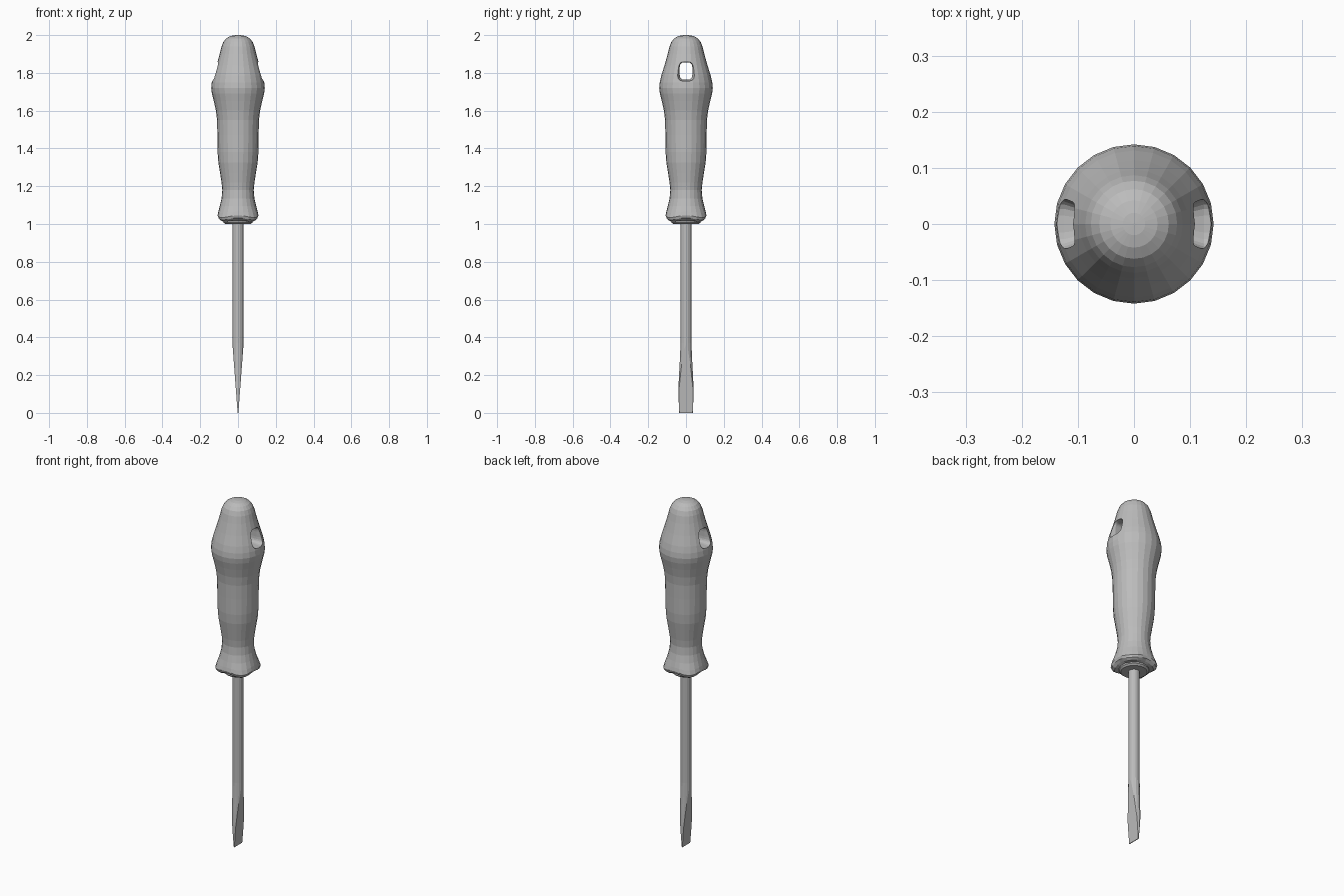
import bpy, bmesh
from math import sin, cos, pi, copysign
from mathutils import Vector

cube = bpy.data.objects.get("Cube")
if cube:
    bpy.data.objects.remove(cube, do_unlink=True)

grey = bpy.data.materials.new("plain grey")
grey.use_nodes = True
colour = (0.5, 0.5, 0.5, 1)
grey.diffuse_color = colour
grey.node_tree.nodes["Principled BSDF"].inputs["Base Color"].default_value = colour


def loft(rings):
    """Closed bmesh skinned over a list of equal rings of points."""
    bm = bmesh.new()
    loops = [[bm.verts.new(p) for p in ring] for ring in rings]
    n = len(loops[0])
    for a, b in zip(loops, loops[1:]):
        for i in range(n):
            j = (i + 1) % n
            bm.faces.new((a[i], a[j], b[j], b[i]))
    bm.faces.new(loops[0])
    bm.faces.new(loops[-1])
    bmesh.ops.recalc_face_normals(bm, faces=bm.faces)
    return bm


def make_object(name, bm):
    mesh = bpy.data.meshes.new(name)
    bm.to_mesh(mesh)
    bm.free()
    mesh.materials.append(grey)
    obj = bpy.data.objects.new(name, mesh)
    bpy.context.collection.objects.link(obj)
    return obj


def ellipse(rx, ry, z, sides):
    return [(rx * cos(2 * pi * i / sides), ry * sin(2 * pi * i / sides), z)
            for i in range(sides)]


def handle_ring(r, z, sides=24):
    """Round ring that swells into four diagonal lobes near the guard."""
    lobe = max(0, min(1, (1.1 - z) / 0.06)) if r > 0.08 else 0
    ring = []
    for i in range(sides):
        a = 2 * pi * i / sides
        wave = cos(4 * a) * lobe
        radius = r - 0.006 * wave
        ring.append((radius * cos(a), radius * sin(a), z + 0.006 * wave))
    return ring


# Handle: radius and height from the guard up to the domed end
profile = [(0.074, 1.015), (0.095, 1.018), (0.109, 1.027), (0.114, 1.04),
           (0.108, 1.062), (0.097, 1.095), (0.087, 1.135), (0.083, 1.18),
           (0.087, 1.22), (0.095, 1.27), (0.104, 1.325), (0.108, 1.38),
           (0.109, 1.47), (0.111, 1.55), (0.117, 1.6), (0.128, 1.65),
           (0.138, 1.69), (0.142, 1.72), (0.139, 1.75), (0.131, 1.785),
           (0.114, 1.84), (0.097, 1.9), (0.087, 1.94), (0.077, 1.965),
           (0.062, 1.983), (0.042, 1.994), (0.02, 1.999), (0.002, 2.0)]
handle = make_object("handle", loft([handle_ring(r, z) for r, z in profile]))


# Hanging hole: rounded slot with flared mouths, cut through from side to side
def slot(x, half_y, half_z, sides=24):
    power = 0.55
    ring = []
    for i in range(sides):
        c, s = cos(2 * pi * (i + 0.5) / sides), sin(2 * pi * (i + 0.5) / sides)
        ring.append((x, copysign(abs(c) ** power, c) * half_y,
                     1.81 + copysign(abs(s) ** power, s) * half_z))
    return ring


mouths = [(-0.2, 0.047, 0.054), (-0.125, 0.046, 0.053), (-0.095, 0.034, 0.046)]
mouths += [(-x, y, z) for x, y, z in reversed(mouths)]
cutter = make_object("hole_cutter", loft([slot(*m) for m in mouths]))
cutter.hide_render = True
cut = handle.modifiers.new("hanging hole", 'BOOLEAN')
cut.operation = 'DIFFERENCE'
cut.solver = 'EXACT'
cut.object = cutter
bpy.context.view_layer.objects.active = handle
bpy.ops.object.modifier_apply(modifier=cut.name)
bpy.data.objects.remove(cutter, do_unlink=True)

# Collar under the guard
collar = [(0.068, 1.0), (0.077, 1.008), (0.077, 1.022)]
make_object("collar", loft([ellipse(r, r, z, 24) for r, z in collar]))

# Shaft: round bar, flared sideways near the tip, then ground to a wedge
bar = [(0.036, 0), (0.039, 0.07), (0.04, 0.13), (0.037, 0.2),
       (0.032, 0.29), (0.029, 0.37), (0.029, 1.01)]
shaft = loft([ellipse(0.029, w, z, 16) for w, z in bar])
for side in (1, -1):
    result = bmesh.ops.bisect_plane(
        shaft, geom=shaft.verts[:] + shaft.edges[:] + shaft.faces[:],
        plane_co=Vector((0.002 * side, 0, 0)),
        plane_no=Vector((0.36 * side, 0, -0.027)), clear_outer=True)
    rim = [e for e in shaft.edges if e.is_boundary]
    bmesh.ops.holes_fill(shaft, edges=rim, sides=0)
bmesh.ops.recalc_face_normals(shaft, faces=shaft.faces)
make_object("shaft", shaft)
